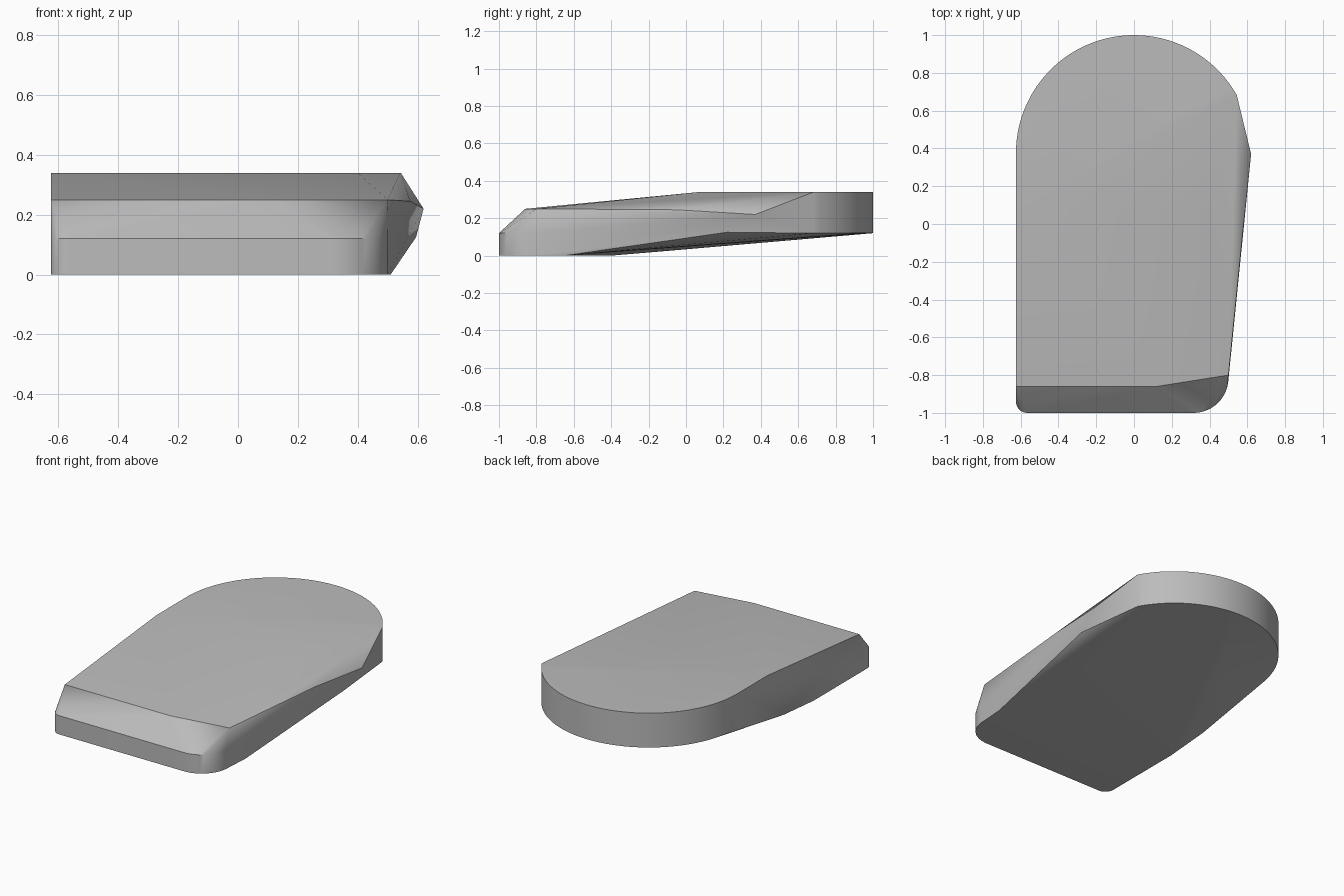
import bpy, bmesh, math

cube = bpy.data.objects.get("Cube")
if cube:
    bpy.data.objects.remove(cube, do_unlink=True)

grey = bpy.data.materials.new("plain grey")
grey.use_nodes = True
colour = (0.5, 0.5, 0.5, 1)
grey.diffuse_color = colour
grey.node_tree.nodes["Principled BSDF"].inputs["Base Color"].default_value = colour


def arc(cx, cy, r, start, end, steps):
    """Points of a circular arc in plan, angles in degrees."""
    angles = [math.radians(start + (end - start) * i / steps) for i in range(steps + 1)]
    return [(cx + r * math.cos(a), cy + r * math.sin(a)) for a in angles]


def raise_outline(outline, *heights):
    return [(x, y, z) for z in heights for x, y in outline]


LEFT = -0.625
# Round back end, upright wall
points = raise_outline(arc(0, 0.375, 0.625, 29.5, 180, 48), 0.12, 0.34)
# Front edge with a tight and a wide rounded corner
points += raise_outline(arc(-0.565, -0.94, 0.06, 180, 270, 8)
                        + arc(0.315, -0.815, 0.185, 270, 360, 14), 0, 0.12)
# Chamfer edge above the front
points += raise_outline([(LEFT, -0.86), (0.12, -0.86), (0.5, -0.8)], 0.25)
# Ridge where the sloping top becomes level
points += raise_outline([(LEFT, 0.07), (0.4, 0.07)], 0.34)
# Underside: flat front part, then rising to the back
points += raise_outline([(LEFT, -0.4), (0.51, -0.65)], 0)
points += [(LEFT, -0.1, 0.025)]
# Flared side
points += [(0.575, -0.05, 0.245), (0.62, 0.37, 0.22), (0.595, 0.22, 0.125)]

# Wrap the outlines into one solid
bm = bmesh.new()
for p in points:
    bm.verts.new(p)
hull = bmesh.ops.convex_hull(bm, input=bm.verts)
spare = {v for v in hull["geom_interior"] + hull["geom_unused"]
         if isinstance(v, bmesh.types.BMVert)}
bmesh.ops.delete(bm, geom=list(spare), context="VERTS")
bmesh.ops.dissolve_limit(bm, angle_limit=math.radians(0.5),
                         verts=bm.verts, edges=bm.edges)
bmesh.ops.recalc_face_normals(bm, faces=bm.faces)
mesh = bpy.data.meshes.new("wedge_body")
bm.to_mesh(mesh)
bm.free()
mesh.materials.append(grey)
body = bpy.data.objects.new("wedge_body", mesh)
bpy.context.collection.objects.link(body)

# Soft facets, crisp rims
bpy.ops.object.select_all(action="DESELECT")
body.select_set(True)
bpy.context.view_layer.objects.active = body
bpy.ops.object.shade_smooth_by_angle(angle=math.radians(30))
